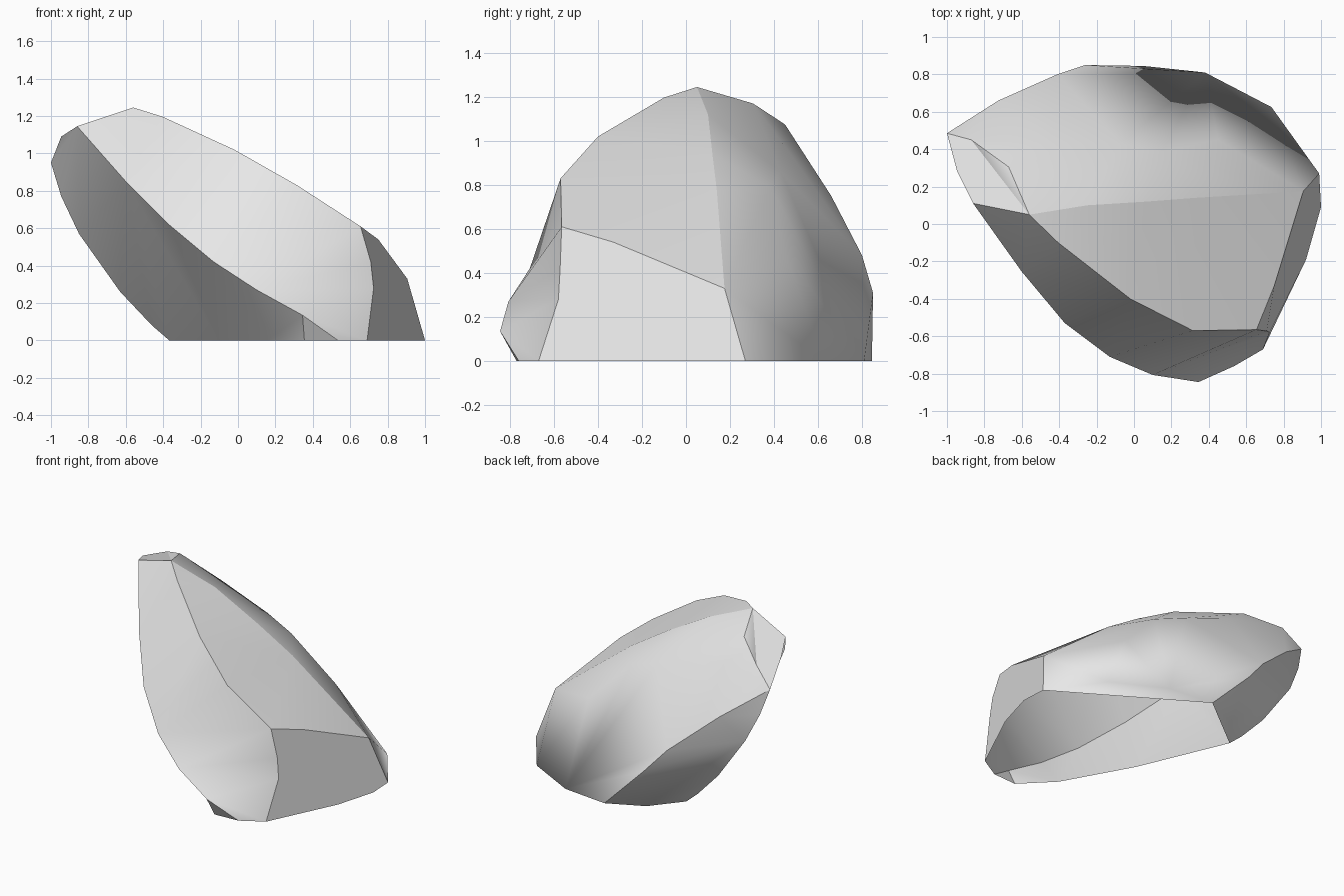
import bpy, bmesh
from mathutils import Vector

if "Cube" in bpy.data.objects:
    bpy.data.objects.remove(bpy.data.objects["Cube"])

# Outlines where the facets of the chipped rock meet
crest = [(-.56, .05, 1.245), (-.405, -.1, 1.197), (-.02, -.4, 1.02),
         (.315, -.57, .83), (.655, -.565, .61)]
corner = [(.71, -.572, .42), (.725, -.58, .28), (.69, -.67, 0), (.535, -.76, 0)]
keel = [(-.86, .11, 1.145), (-.6, -.255, .85), (-.37, -.53, .62),
        (-.13, -.71, .42), (.1, -.807, .27), (.345, -.845, .135)]
right_edge = [(.75, -.33, .54), (.85, .01, .4), (.905, .175, .33)]
ridge = [(-.25, .1, 1.12), (.07, .12, .94), (.33, .14, .775)]
tip_out = [(-.945, .28, 1.09), (-1, .485, .95)]
tip_in = [(-.87, .45, 1.075), (-.67, .305, 1.17)]
left_edge = [(-.945, .52, .77), (-.85, .55, .57), (-.63, .54, .26), (-.46, .53, .08)]
back_edge = [(-.725, .66, .75), (-.41, .8, .48), (-.26, .85, .31)]
back_bulge = [(-.44, .44, .99), (-.07, .43, .86), (.15, .385, .79), (.45, .45, .49)]
foot_back = [(.05, .845, 0), (.38, .81, 0), (.735, .625, 0), (.99, .27, 0)]
foot_right = [(1, .09, 0), (.92, -.19, 0)]
foot_left = [(-.197, .727, 0), (-.367, .52, 0)]
foot_front = [(-.104, -.098, 0), (.156, -.567, 0), (.355, -.77, 0)]

bm = bmesh.new()
made = {}
current = 0      # number of the facet being built


def vert(p):
    if p not in made:
        made[p] = bm.verts.new(p)
    return made[p]


def facet(points):
    bm.faces.new([vert(p) for p in points]).material_index = current


def strip(a, b):
    """Triangles between two outlines, always taking the shorter diagonal."""
    i = j = 0
    while i < len(a) - 1 or j < len(b) - 1:
        step_a = (Vector(a[i + 1]) - Vector(b[j])).length if i < len(a) - 1 else 99
        step_b = (Vector(a[i]) - Vector(b[j + 1])).length if j < len(b) - 1 else 99
        if step_a <= step_b:
            tri = [a[i], b[j], a[i + 1]]
            i += 1
        else:
            tri = [a[i], b[j], b[j + 1]]
            j += 1
        if len(set(tri)) == 3:
            facet(tri)


def bulge(points, inside):
    """Outward curved facet: the convex skin of the points seen from inside."""
    tmp = bmesh.new()
    lookup = {tmp.verts.new(p): p for p in points}
    tmp.verts.new(inside)
    bmesh.ops.convex_hull(tmp, input=tmp.verts[:])
    for f in tmp.faces:
        if all(v in lookup for v in f.verts):
            facet([lookup[v] for v in f.verts])
    tmp.free()


apex, end = crest[0], right_edge[-1]
# Front break, slightly hollow
strip(crest, keel[:4])
strip([crest[4]] + corner[:2], keel[3:5])
strip(corner[1:], keel[4:])
current = 1     # top slope
strip(crest[1:] + right_edge, [apex] + ridge + [end])
current = 2     # rounded back
bulge(tip_in + [apex] + ridge + [end] + tip_out[1:] + back_edge + back_bulge + foot_back,
      (0, -.3, .15))
current = 3     # right end
facet([crest[4]] + right_edge + foot_back[-1:] + foot_right + corner[2::-1])
current = 4     # small chip
facet([keel[5], foot_front[2], corner[3]])
current = 5     # upper tip
facet([keel[0]] + tip_out + tip_in + [apex])
current = 6     # back left break
bulge(tip_out[1:] + back_edge + foot_back[:1] + foot_left + left_edge, (.3, -.3, .7))
current = 7     # overhanging front left side, the underside stays open
strip(keel[::-1], foot_front[::-1] + foot_left[1:] + left_edge[::-1] + tip_out[::-1])

# Point all faces outward
bmesh.ops.recalc_face_normals(bm, faces=bm.faces[:])
middle = Vector((0, 0, .4))
if sum(f.normal.dot(f.calc_center_median() - middle) * f.calc_area() for f in bm.faces) < 0:
    bmesh.ops.reverse_faces(bm, faces=bm.faces[:])

# Smooth inside each facet, sharp where facets meet
for e in bm.edges:
    e.smooth = len({f.material_index for f in e.link_faces}) == 1
for f in bm.faces:
    f.smooth = True
    f.material_index = 0

mesh = bpy.data.meshes.new("rock")
bm.to_mesh(mesh)
bm.free()
rock = bpy.data.objects.new("rock", mesh)
bpy.context.collection.objects.link(rock)

# Stone colour
stone = bpy.data.materials.new("stone grey")
stone.diffuse_color = (.8, .8, .8, 1)
stone.use_nodes = True
stone.node_tree.nodes["Principled BSDF"].inputs["Base Color"].default_value = stone.diffuse_color
mesh.materials.append(stone)
